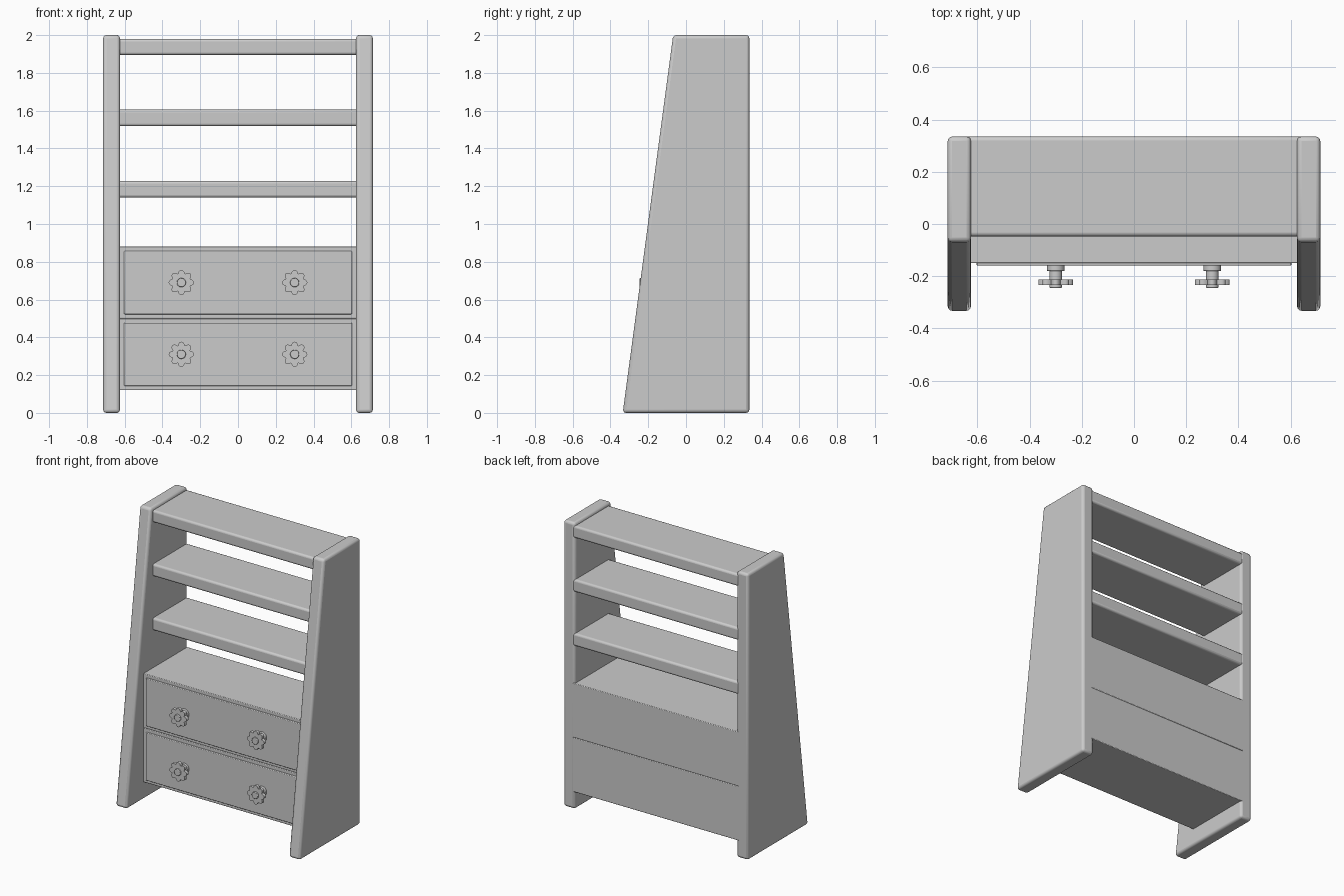
import bpy, bmesh, math

cube = bpy.data.objects.get("Cube")
if cube:
    bpy.data.objects.remove(cube, do_unlink=True)

grey = bpy.data.materials.new("plain grey")
grey.use_nodes = True
COLOUR = (0.6, 0.6, 0.6, 1)
grey.diffuse_color = COLOUR
grey.node_tree.nodes["Principled BSDF"].inputs["Base Color"].default_value = COLOUR


def prism(name, outline, axis, start, end, bevel=0.0, segments=3):
    """Extrude a 2D outline along x (outline in y, z) or along y (outline in x, z)."""
    bm = bmesh.new()

    def place(p, d):
        return (d, p[0], p[1]) if axis == "x" else (p[0], d, p[1])

    rings = [[bm.verts.new(place(p, d)) for p in outline] for d in (start, end)]
    n = len(outline)
    bm.faces.new(rings[0])
    bm.faces.new(rings[1][::-1])
    for i in range(n):
        j = (i + 1) % n
        bm.faces.new((rings[0][i], rings[1][i], rings[1][j], rings[0][j]))
    bmesh.ops.recalc_face_normals(bm, faces=bm.faces)
    mesh = bpy.data.meshes.new(name)
    bm.to_mesh(mesh)
    bm.free()
    mesh.materials.append(grey)
    obj = bpy.data.objects.new(name, mesh)
    bpy.context.collection.objects.link(obj)
    if bevel:
        mod = obj.modifiers.new("soft edges", "BEVEL")
        mod.width = bevel
        mod.segments = segments
        mod.limit_method = "ANGLE"
    bpy.ops.object.select_all(action="DESELECT")
    obj.select_set(True)
    bpy.context.view_layer.objects.active = obj
    bpy.ops.object.shade_smooth_by_angle(angle=math.radians(35))
    return obj


def rect(a0, a1, b0, b1):
    return [(a0, b0), (a1, b0), (a1, b1), (a0, b1)]


def round_outline(cx, cz, radius, count, scallop=0.0):
    points = []
    for i in range(count):
        a = 2 * math.pi * i / count
        r = radius - scallop * (1 - abs(math.cos(4 * a)))
        points.append((cx + r * math.cos(a), cz + r * math.sin(a)))
    return points


BACK = 0.335
INNER = 0.625

# Tapered side panels
side = [(-0.335, 0), (BACK, 0), (BACK, 2), (-0.068, 2)]
for label, sign in (("left", 1), ("right", -1)):
    prism(label + "_side_panel", side, "x", sign * INNER, sign * 0.714, 0.017)

# Open shelves
for label, low, high in (("lower", 1.14, 1.228), ("middle", 1.518, 1.605), ("top", 1.895, 1.98)):
    prism(label + "_shelf", rect(-0.047, BACK, low, high), "x", -0.645, 0.645, 0.014)

# Drawer cases with raised fronts and flower knobs
for label, low in (("lower", 0.12), ("upper", 0.5)):
    prism(label + "_drawer_case", rect(-0.15, BACK, low, low + 0.38), "x", -0.645, 0.645, 0.004, 2)
    prism(label + "_drawer_front", rect(-0.603, 0.603, low + 0.022, low + 0.357),
          "y", -0.16, -0.14, 0.004, 2)
    z = low + 0.19
    for hand, x in (("left", 0.3), ("right", -0.3)):
        knob = f"{label}_{hand}_knob_"
        prism(knob + "base", round_outline(x, z, 0.034, 24), "y", -0.18, -0.15, 0.003, 2)
        prism(knob + "stem", round_outline(x, z, 0.024, 24), "y", -0.245, -0.17, 0.003, 2)
        prism(knob + "flower", round_outline(x, z, 0.067, 96, 0.018), "y", -0.234, -0.212)
